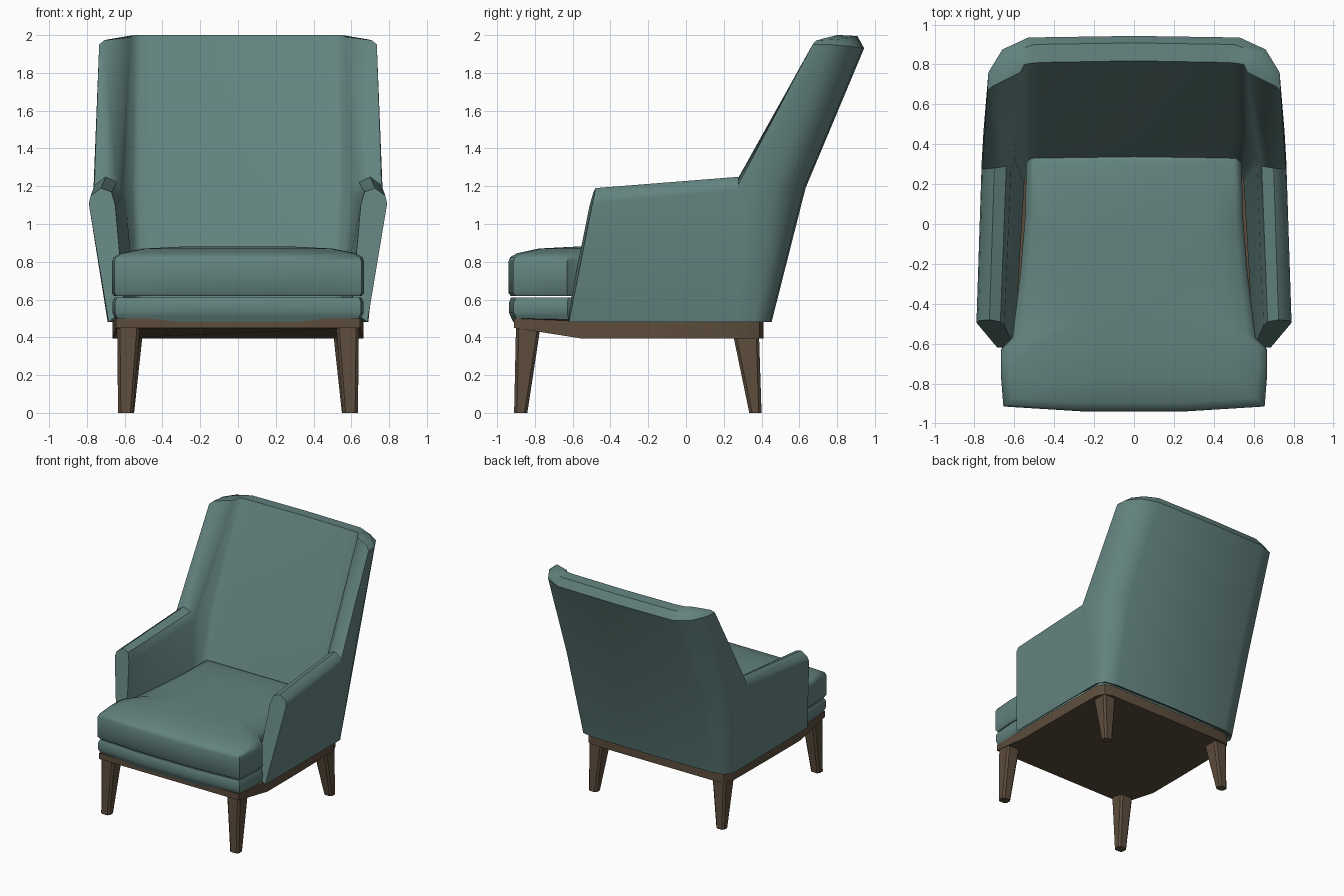
import bpy, bmesh, math

if "Cube" in bpy.data.objects:
    bpy.data.objects.remove(bpy.data.objects["Cube"])


def make_material(name, rgb):
    m = bpy.data.materials.new(name)
    m.diffuse_color = (*rgb, 1)
    m.use_nodes = True
    m.node_tree.nodes["Principled BSDF"].inputs["Base Color"].default_value = m.diffuse_color
    return m


TEAL = make_material("teal fabric", (0.125, 0.228, 0.213))
WOOD = make_material("dark walnut", (0.11, 0.075, 0.047))


def loft(name, rings, mat, angle=40, caps=True, wrap=True):
    """Skin a list of equal-length closed rings and cap the ends."""
    bm = bmesh.new()
    rows = [[bm.verts.new(p) for p in r] for r in rings]
    n = len(rows[0])
    for a, b in zip(rows, rows[1:]):
        for i in range(n):
            j = (i + 1) % n
            bm.faces.new((a[i], a[j], b[j], b[i]))
    bm.faces.new(rows[0])
    bm.faces.new(rows[-1])
    bmesh.ops.recalc_face_normals(bm, faces=bm.faces)
    me = bpy.data.meshes.new(name)
    bm.to_mesh(me)
    bm.free()
    ob = bpy.data.objects.new(name, me)
    bpy.context.collection.objects.link(ob)
    me.materials.append(mat)
    bpy.ops.object.select_all(action='DESELECT')
    ob.select_set(True)
    bpy.context.view_layer.objects.active = ob
    bpy.ops.object.shade_smooth_by_angle(angle=math.radians(angle))
    return ob


def mirror_outline(half):
    """Complete a right-hand plan outline with its left-hand copy."""
    return half + [(-x, y) for x, y in reversed(half)]


# Shell: sections run from outer bottom, over the rim, to inner bottom
arm_front = [(.685, -.62, .48), (.79, -.495, 1.11), (.78, -.485, 1.15), (.725, -.48, 1.19),
             (.67, -.49, 1.17), (.65, -.51, 1.10), (.60, -.62, .55)]
arm_rear = [(.69, .25, .48), (.765, .27, 1.18), (.76, .275, 1.205), (.70, .28, 1.25),
            (.64, .29, 1.22), (.615, .30, 1.15), (.55, .20, .60)]
wing_front = [(.69, .27, .48), (.765, .29, 1.19), (.735, .67, 1.95), (.71, .69, 1.972),
              (.57, .76, 1.99), (.60, .33, 1.20), (.55, .22, .60)]
wing_rear = [(.69, .36, .48), (.755, .46, 1.19), (.73, .76, 1.95), (.69, .79, 1.977),
             (.55, .80, 2.0), (.56, .43, 1.20), (.53, .24, .60)]
corner = [(.65, .425, .48), (.70, .57, 1.19), (.66, .875, 1.94), (.62, .86, 1.985),
          (.52, .805, 2.0), (.53, .45, 1.20), (.50, .25, .60)]
back = [(.55, .445, .48), (.57, .625, 1.19), (.53, .935, 1.93), (.50, .90, 1.995),
        (.47, .81, 2.0), (.48, .455, 1.20), (.46, .25, .60)]
middle = [(0, y + .008, z) for x, y, z in back]
half_shell = [arm_front, arm_rear, wing_front, wing_rear, corner, back]
other_half = [[(-x, y, z) for x, y, z in s] for s in reversed(half_shell)]
loft("shell_back_and_arms", half_shell + [middle] + other_half, TEAL, 45)


# Cushion and seat base: a T-shaped plan stacked at several heights
def stack(name, outline, levels, mat, centre_y, angle=40):
    rings = []
    for z, s in levels:
        rings.append([(x * s, centre_y + (y - centre_y) * s, z) for x, y in outline])
    return loft(name, rings, mat, angle)


t_plan = mirror_outline([(0.25, -.94), (.655, -.915), (.668, -.75), (.668, -.63),
                         (.61, -.57), (.57, -.25), (.545, .05), (.54, .36)])
stack("seat_cushion", t_plan,
      [(.618, .98), (.635, 1), (.80, 1), (.825, .985), (.845, .93), (.87, .75), (.88, .45)],
      TEAL, -.3)
stack("seat_base", t_plan,
      [(.48, .96), (.515, .985), (.53, .995), (.585, .995), (.61, .98)], TEAL, -.3)

# Wooden plinth: shallower towards the front
plinth = mirror_outline([(.56, .41), (.625, .39), (.66, .32), (.665, -.2), (.665, -.56), (.645, -.91)])


def underside(y):
    return .395 if y > -.6 else .45


loft("wood_plinth", [[(x, y, underside(y)) for x, y in plinth],
                     [(x, y, .50 if y < -.6 else .485) for x, y in plinth]], WOOD, 30)


# Tapered legs
def leg(name, side, top, foot):
    rings = []
    for (x0, x1, y0, y1), z in ((foot, 0), (top, .46)):
        c = .015
        rings.append([(side * x, y, z) for x, y in (
            (x0 + c, y0), (x1 - c, y0), (x1, y0 + c), (x1, y1 - c),
            (x1 - c, y1), (x0 + c, y1), (x0, y1 - c), (x0, y0 + c))])
    loft(name, rings, WOOD, 30)


for side, label in ((-1, "left"), (1, "right")):
    leg("front_leg_" + label, side, (.52, .64, -.90, -.77), (.555, .635, -.91, -.84))
    leg("rear_leg_" + label, side, (.50, .63, .24, .385), (.55, .625, .335, .40))
